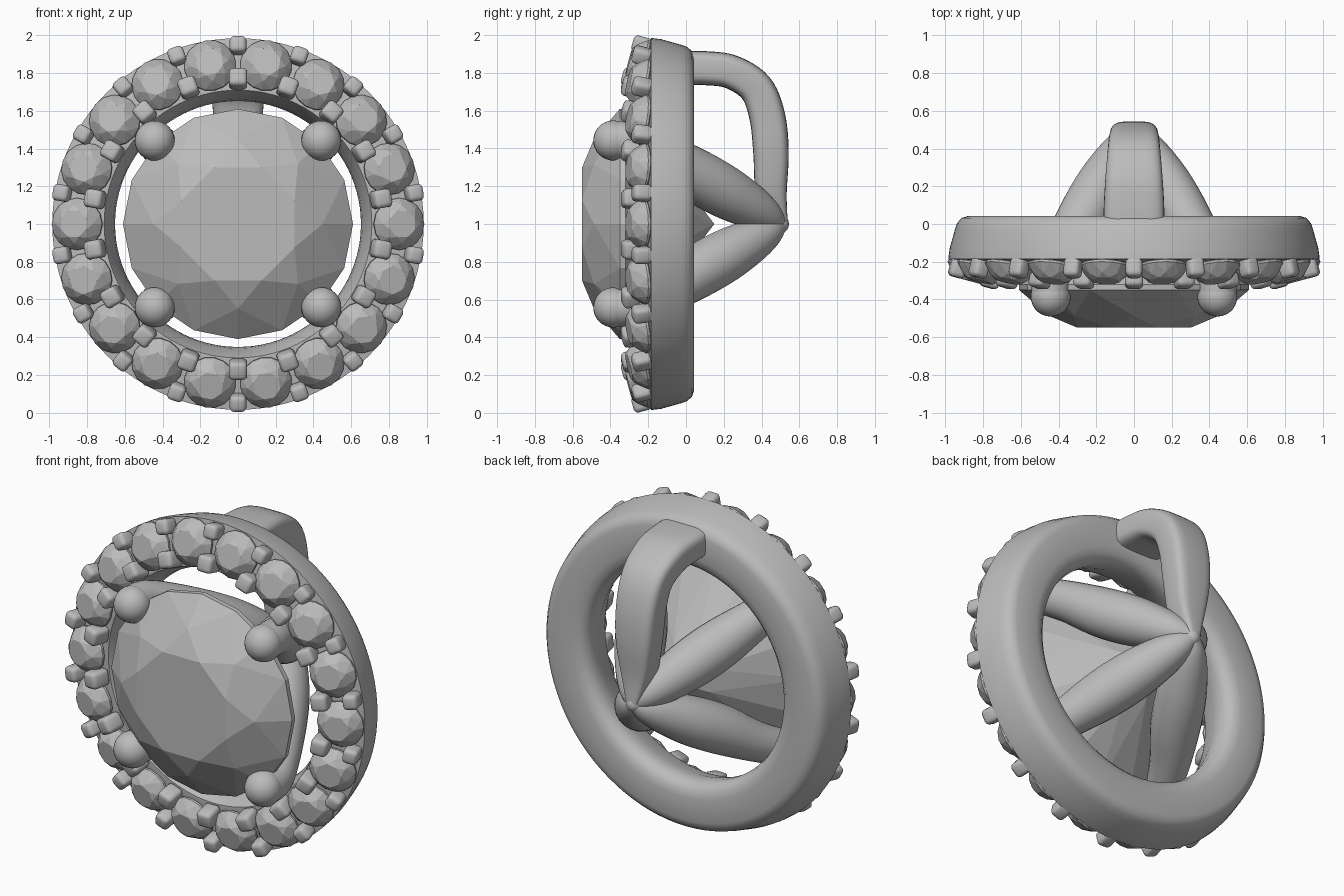
import bpy, bmesh, math
from mathutils import Matrix, Vector

if "Cube" in bpy.data.objects:
    bpy.data.objects.remove(bpy.data.objects["Cube"])

metal = bpy.data.materials.new("plain grey")
metal.diffuse_color = (0.5, 0.5, 0.5, 1)
metal.use_nodes = True
metal.node_tree.nodes["Principled BSDF"].inputs["Base Color"].default_value = metal.diffuse_color


def finish(bm, name, smooth=None):
    bmesh.ops.recalc_face_normals(bm, faces=bm.faces[:])
    me = bpy.data.meshes.new(name)
    bm.to_mesh(me)
    bm.free()
    ob = bpy.data.objects.new(name, me)
    bpy.context.collection.objects.link(ob)
    me.materials.append(metal)
    if smooth:
        bpy.ops.object.select_all(action='DESELECT')
        ob.select_set(True)
        bpy.context.view_layer.objects.active = ob
        bpy.ops.object.shade_smooth_by_angle(angle=math.radians(smooth))
    return ob


def bridge(bm, rings, closed=False):
    n = len(rings[0])
    for i in range(len(rings) if closed else len(rings) - 1):
        a, b = rings[i], rings[(i + 1) % len(rings)]
        for j in range(n):
            k = (j + 1) % n
            bm.faces.new((a[j], a[k], b[k], b[j]))


def spline(rows, steps=6):
    # Catmull-Rom through rows of numbers
    P = [Vector(r) for r in rows]
    out = []
    for i in range(len(P) - 1):
        a, b, c, d = P[max(i - 1, 0)], P[i], P[i + 1], P[min(i + 2, len(P) - 1)]
        for s in range(steps):
            t = s / steps
            out.append(0.5 * (2 * b + (c - a) * t + (2 * a - 5 * b + 4 * c - d) * t * t
                              + (3 * b - a - 3 * c + d) * t ** 3))
    return out + [P[-1]]


def loft(bm, rows, out, power=1.0, n=24):
    # rows: (y, distance along 'out', half width, half thickness)
    u = Vector((0, 1, 0)).cross(out)
    S = spline(rows)
    pts = [Vector((0, s[0], 1)) + out * s[1] for s in S]
    rings = []
    for i, (p, s) in enumerate(zip(pts, S)):
        t = (pts[min(i + 1, len(pts) - 1)] - pts[max(i - 1, 0)]).normalized()
        v = t.cross(u)
        ring = []
        for j in range(n):
            a = 2 * math.pi * j / n
            c, d = math.cos(a), math.sin(a)
            ring.append(bm.verts.new(p + u * s[2] * math.copysign(abs(c) ** power, c)
                                     + v * s[3] * math.copysign(abs(d) ** power, d)))
        rings.append(ring)
    bridge(bm, rings)
    bm.faces.new(rings[0])
    bm.faces.new(rings[-1])


def brilliant(bm, M, R, table, crown, girdle, depth):
    # Round brilliant cut, local +z is the table side
    def pt(r, eighths, z):
        a = eighths * math.pi / 4
        return bm.verts.new(M @ Vector((r * math.cos(a), r * math.sin(a), z)))
    rs = (R + table) * 0.48
    zs = crown * (R - rs * math.cos(math.pi / 8)) / (R - table)
    T = [pt(table, k + .5, crown) for k in range(8)]
    S = [pt(rs, k, zs) for k in range(8)]
    G = [pt(R, k / 2, 0) for k in range(16)]
    L = [pt(R, k / 2, -girdle) for k in range(16)]
    rp = 0.3 * R
    P = [pt(rp, k + .5, -girdle - depth * 0.72) for k in range(8)]
    C = bm.verts.new(M @ Vector((0, 0, -girdle - depth)))
    bm.faces.new(T)
    bridge(bm, [G, L])
    for k in range(8):
        m, p = (k + 1) % 8, k - 1
        g0, g1, g2 = 2 * k, 2 * k + 1, (2 * k + 2) % 16
        bm.faces.new((T[p], T[k], S[k]))
        bm.faces.new((T[k], S[k], G[g1], S[m]))
        bm.faces.new((S[k], G[g0], G[g1]))
        bm.faces.new((S[m], G[g1], G[g2]))
        bm.faces.new((P[k], L[g0], L[g1]))
        bm.faces.new((P[k], L[g1], L[g2]))
        bm.faces.new((C, P[p], L[g0], P[k]))


def around(angle, r, y, tilt):
    # Place on the halo at a clock angle, local z facing forward and outward
    return (Matrix.Translation((0, 0, 1)) @ Matrix.Rotation(angle, 4, 'Y')
            @ Matrix.Translation((0, y, r)) @ Matrix.Rotation(math.radians(90 - tilt), 4, 'X'))


# Halo ring: lathe profile (radius, y)
profile = [(.985, -.185), (.978, -.13), (.95, -.03), (.938, .005), (.915, .032), (.88, .043),
           (.74, .043), (.695, .032), (.665, .005), (.652, -.04), (.66, -.1), (.70, -.215),
           (.71, -.235), (.74, -.235), (.96, -.19)]
bm = bmesh.new()
rings = []
for i in range(96):
    a = 2 * math.pi * i / 96
    rings.append([bm.verts.new((r * math.sin(a), y, 1 + r * math.cos(a))) for r, y in profile])
bridge(bm, rings, closed=True)
finish(bm, "halo_ring", 40)

# Large centre stone
bm = bmesh.new()
brilliant(bm, Matrix.Translation((0, -.35, 1)) @ Matrix.Rotation(math.pi / 2, 4, 'X'),
          .61, .325, .2, .03, .47)
finish(bm, "centre_stone")

# Small halo stones
bm = bmesh.new()
for i in range(18):
    brilliant(bm, around(math.radians(20 * i + 10), .855, -.235, 15), .138, .075, .07, .012, .07)
finish(bm, "halo_stones")

# Little square prongs between the halo stones
bm = bmesh.new()
for i in range(18):
    for r, y, w, h in ((.947, -.232, .088, .105), (.77, -.28, .098, .12)):
        M = around(math.radians(20 * i), r, y, 15)
        bmesh.ops.create_cube(bm, size=1, matrix=M @ Matrix.Diagonal((w, w, h, 1)))
bmesh.ops.bevel(bm, geom=bm.edges[:], offset=.024, segments=3, profile=.5, affect='EDGES')
finish(bm, "halo_prongs", 60)

# Basket: four diagonal struts meeting at the back, each ending in a ball prong
for sx, side in ((-1, "left"), (1, "right")):
    for sz, level in ((-1, "lower"), (1, "upper")):
        out = Vector((sx, 0, sz)).normalized()
        bm = bmesh.new()
        loft(bm, [(-.385, .625, .103, .103), (-.27, .615, .103, .103), (-.13, .525, .115, .115),
                  (.04, .375, .14, .14), (.2, .245, .14, .14), (.35, .125, .115, .115),
                  (.45, .045, .08, .08), (.51, .0, .035, .035)], out)
        finish(bm, f"{level}_{side}_strut", 50)
        bm = bmesh.new()
        bmesh.ops.create_uvsphere(bm, u_segments=28, v_segments=16, radius=.106,
                                  matrix=Matrix.Translation(Vector((0, -.385, 1)) + out * .625))
        finish(bm, f"{level}_{side}_prong_tip", 60)

# Rounded point where the struts meet
bm = bmesh.new()
bmesh.ops.create_uvsphere(bm, u_segments=20, v_segments=12, radius=.05,
                          matrix=Matrix.Translation((0, .495, 1)))
finish(bm, "back_point", 60)

# Bail: tapering band from the ring top down to the back point
bm = bmesh.new()
loft(bm, [(-.04, .825, .163, .09), (.1, .825, .16, .09), (.24, .805, .152, .09),
          (.37, .72, .14, .092), (.43, .57, .132, .095), (.45, .38, .122, .094),
          (.452, .17, .09, .082), (.49, 0, .04, .05)], Vector((0, 0, 1)), power=.5, n=32)
finish(bm, "bail", 50)
